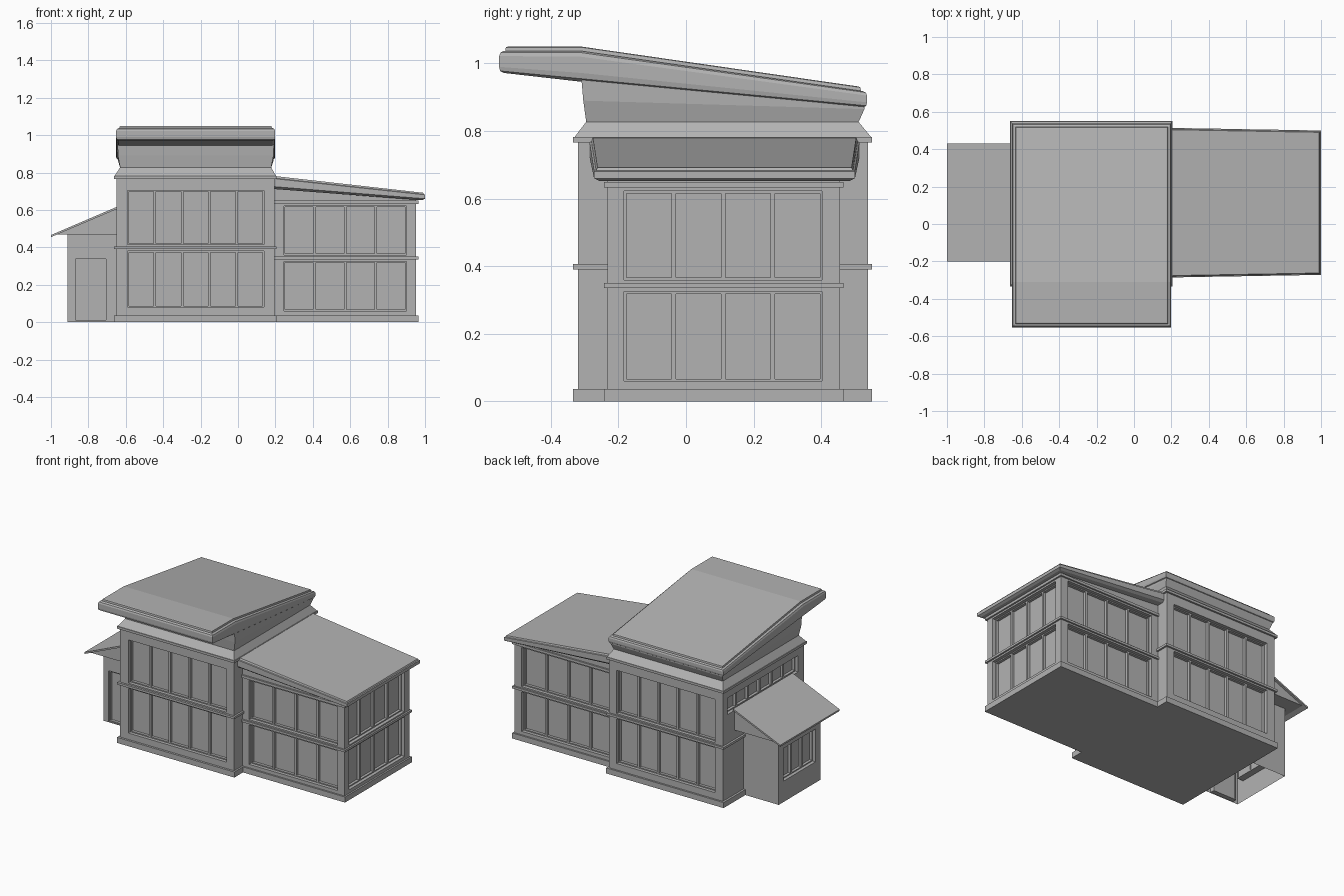
import bpy, bmesh
from mathutils import Vector

if "Cube" in bpy.data.objects:
    bpy.data.objects.remove(bpy.data.objects["Cube"])

grey = bpy.data.materials.new("plain_grey")
grey.use_nodes = True
colour = (0.45, 0.45, 0.45, 1)
grey.diffuse_color = colour
grey.node_tree.nodes["Principled BSDF"].inputs["Base Color"].default_value = colour


def finish(name, bm):
    bmesh.ops.recalc_face_normals(bm, faces=bm.faces)
    mesh = bpy.data.meshes.new(name)
    bm.to_mesh(mesh)
    bm.free()
    mesh.materials.append(grey)
    obj = bpy.data.objects.new(name, mesh)
    bpy.context.collection.objects.link(obj)
    return obj


def add_box(bm, a, b):
    lo = Vector([min(p) for p in zip(a, b)])
    hi = Vector([max(p) for p in zip(a, b)])
    verts = bmesh.ops.create_cube(bm, size=1)["verts"]
    for v in verts:
        v.co = (lo + hi) / 2 + v.co * (hi - lo)


def box(name, a, b):
    bm = bmesh.new()
    add_box(bm, a, b)
    return finish(name, bm)


def loft(name, loops):
    """Skin a stack of matching loops and cap both ends with quads."""
    bm = bmesh.new()
    rings = [[bm.verts.new(p) for p in loop] for loop in loops]
    n = len(rings[0])
    for low, high in zip(rings, rings[1:]):
        for i in range(n):
            j = (i + 1) % n
            bm.faces.new((low[i], low[j], high[j], high[i]))
    caps = [(0, 1, 2, 5), (5, 2, 3, 4)] if n == 6 else [(0, 1, 2, 3)]
    for ring in (rings[0], rings[-1]):
        for cap in caps:
            bm.faces.new([ring[i] for i in cap])
    return finish(name, bm)


def rect(x0, x1, y0, y1, z_front, z_back):
    return [(x0, y0, z_front), (x1, y0, z_front), (x1, y1, z_back), (x0, y1, z_back)]


def opening(cuts, frames, axis, sign, plane, a0, a1, z0, z1, panes, depth=0.04):
    """Recess in a wall, with an outer frame and evenly spaced mullions."""
    def pt(a, d, z):
        return (a, plane - sign * d, z) if axis == "y" else (plane - sign * d, a, z)
    add_box(cuts, pt(a0, -0.02, z0), pt(a1, depth, z1))
    t, front, back = 0.007, depth - 0.018, depth + 0.005
    step = (a1 - a0) / panes
    for i in range(panes + 1):
        a = a0 + i * step
        left = a if i == 0 else a - t
        right = a if i == panes else a + t
        add_box(frames, pt(left, front, z0), pt(right, back, z1))
    for low in (z0, z1 - t):
        add_box(frames, pt(a0, front, low), pt(a1, back, low + t))


def cut_openings(wall, name, specs):
    cuts, frames = bmesh.new(), bmesh.new()
    for spec in specs:
        opening(cuts, frames, *spec)
    cutter = finish("opening_cutter", cuts)
    cutter.hide_render = True
    finish(name, frames)
    mod = wall.modifiers.new("openings", "BOOLEAN")
    mod.operation, mod.solver, mod.object = "DIFFERENCE", "EXACT", cutter
    bpy.context.view_layer.objects.active = wall
    bpy.ops.object.modifier_apply(modifier=mod.name)
    bpy.data.objects.remove(cutter)


# Main block with tall glazing on front and back and a high strip on its right
X0, X1, Y0, Y1 = -0.65, 0.195, -0.32, 0.538
main = box("main_walls", (X0, Y0, 0), (X1, Y1, 0.78))
specs = [("y", s, y, -0.59, 0.138, z0, z1, 5)
         for s, y in ((-1, Y0), (1, Y1))
         for z0, z1 in ((0.08, 0.38), (0.415, 0.705))]
specs.append(("x", -1, X0, -0.26, 0.49, 0.6, 0.71, 6))
cut_openings(main, "main_window_frames", specs)
for name, z0, z1 in (("main_base", 0, 0.037), ("main_band", 0.391, 0.406),
                     ("main_cornice", 0.766, 0.782)):
    box(name, (X0 - 0.014, Y0 - 0.014, z0), (X1 + 0.012, Y1 + 0.012, z1))

# Side wing with a sloping wall top
W0, W1, V0, V1 = 0.18, 0.953, -0.232, 0.455
wing = loft("wing_walls", [
    rect(W0, W1, V0, V1, 0, 0),
    [(W0, V0, 0.725), (W1, V0, 0.66), (W1, V1, 0.66), (W0, V1, 0.725)]])
specs = []
for z0, z1 in ((0.06, 0.325), (0.36, 0.622)):
    specs += [("y", s, y, 0.245, 0.9, z0, z1, 4) for s, y in ((-1, V0), (1, V1))]
    specs.append(("x", 1, W1, -0.183, 0.403, z0, z1, 4))
cut_openings(wing, "wing_window_frames", specs)
for name, z0, z1 in (("wing_base", 0, 0.037), ("wing_band", 0.336, 0.351),
                     ("wing_cornice", 0.633, 0.65)):
    box(name, (W0, V0 - 0.011, z0), (W1 + 0.011, V1 + 0.011, z1))


# Wing roof, widening toward the main block
def wing_layer(inset, z_high, z_low):
    mid, high, low, end = 0.114, 0.4 - inset, 0.386 - inset, 1.0 - inset
    return [(0.19, mid - high, z_high), (end, mid - low, z_low),
            (end, mid + low, z_low), (0.19, mid + high, z_high)]


loft("wing_roof", [wing_layer(*p) for p in (
    (0.016, 0.712, 0.652), (0, 0.725, 0.66), (0, 0.768, 0.681),
    (0.006, 0.771, 0.684), (0.01, 0.782, 0.692))])

# Sloped plinth and flared upper storey under the main roof
loft("roof_plinth", [rect(-0.66, 0.203, -0.33, 0.548, 0.782, 0.782),
                     rect(-0.63, 0.177, -0.295, 0.51, 0.828, 0.828)])
loft("flared_upper_wall", [rect(-0.63, 0.177, -0.295, 0.51, 0.825, 0.825),
                           rect(-0.642, 0.19, -0.304, 0.528, 0.89, 0.865),
                           rect(-0.644, 0.192, -0.31, 0.53, 0.96, 0.885)])


# Main roof, level at the front overhang and falling toward the back
def roof_layer(inset, z_front, z_kink, z_back):
    x0, x1, y0, y1, k = -0.652 + inset, 0.199 - inset, -0.553 + inset, 0.536 - inset, -0.31
    return [(x0, y0, z_front), (x1, y0, z_front), (x1, k, z_kink),
            (x1, y1, z_back), (x0, y1, z_back), (x0, k, z_kink)]


loft("main_roof", [roof_layer(*p) for p in (
    (0.014, 0.972, 0.946, 0.868), (0.003, 0.978, 0.955, 0.875),
    (0, 0.99, 0.972, 0.885), (0, 1.022, 1.02, 0.905),
    (0.004, 1.032, 1.032, 0.914), (0.012, 1.037, 1.037, 0.918),
    (0.018, 1.037, 1.037, 0.918), (0.02, 1.048, 1.048, 0.929),
    (0.026, 1.05, 1.05, 0.932))])

# Entrance annex, open underneath, with a door and a small window
A0, B0, B1 = -0.912, -0.12, 0.32
annex = box("annex_walls", (A0, B0, 0), (-0.645, B1, 0.48))
cut_openings(annex, "annex_frames", [
    ("x", -1, A0, -0.07, 0.27, 0.14, 0.36, 3),
    ("y", -1, B0, -0.875, -0.7, 0.004, 0.345, 1, 0.025)])
bm = bmesh.new()
bm.from_mesh(annex.data)
floor = [f for f in bm.faces if f.normal.z < -0.9 and f.calc_center_median().z < 0.002]
bmesh.ops.delete(bm, geom=floor, context="FACES")
bm.to_mesh(annex.data)
bm.free()

# Lean-to roof: a solid wedge under a thin slab
wedge = [(-0.97, 0.468), (-0.65, 0.468), (-0.65, 0.605)]
slab = [(-1.0, 0.455), (-0.65, 0.604), (-0.65, 0.616), (-1.0, 0.466)]
for name, outline, y0, y1 in (("annex_gable", wedge, -0.185, 0.415),
                              ("annex_roof", slab, -0.2, 0.43)):
    bm = bmesh.new()
    face = bm.faces.new([bm.verts.new((x, y0, z)) for x, z in outline])
    side = bmesh.ops.extrude_face_region(bm, geom=[face])["geom"]
    for v in side:
        if isinstance(v, bmesh.types.BMVert):
            v.co.y = y1
    if not any(f.normal.y < -0.9 for f in bm.faces) and not face.is_valid:
        bm.faces.new([v for v in bm.verts if v.co.y == y0])
    finish(name, bm)
